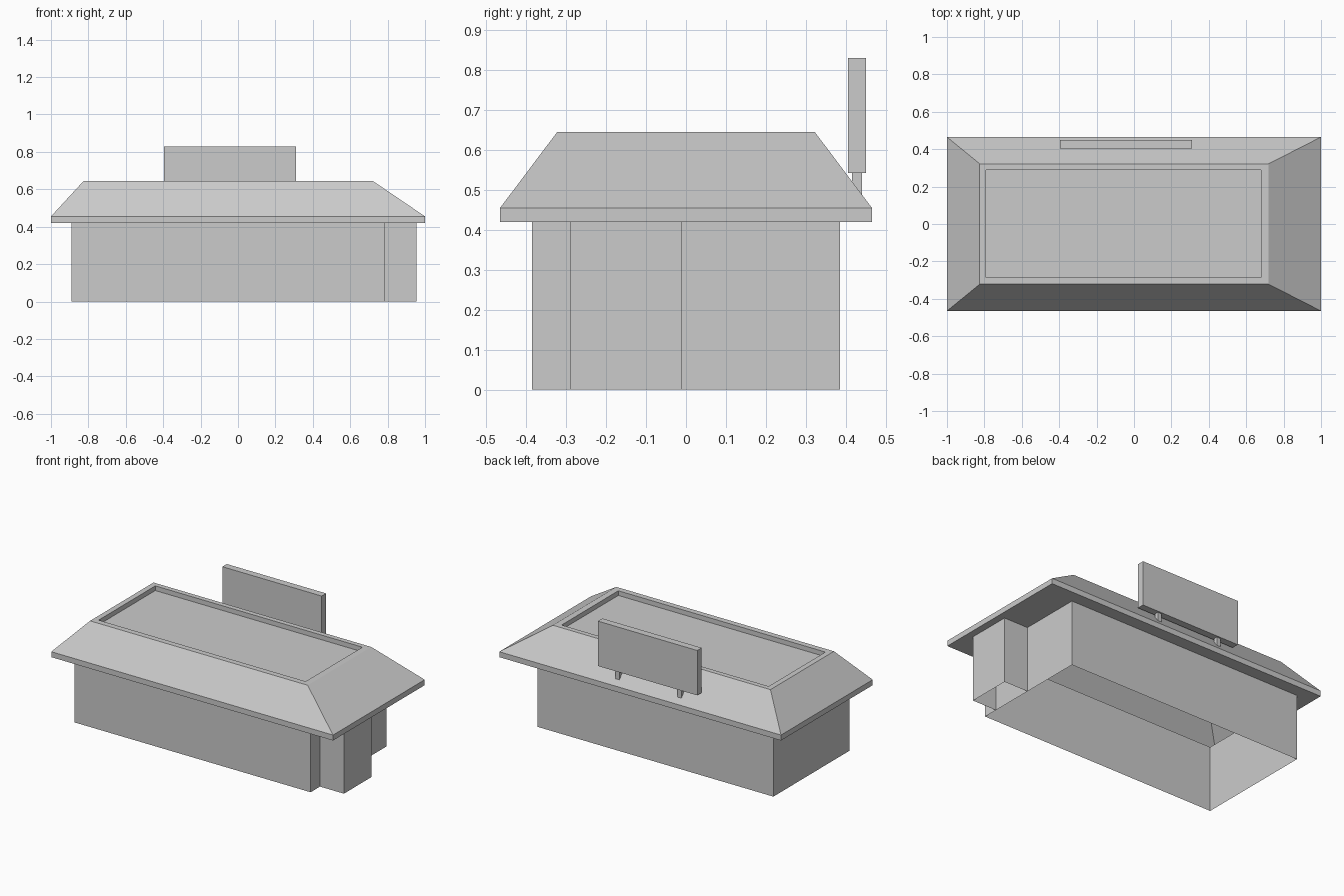
import bpy, bmesh

if "Cube" in bpy.data.objects:
    bpy.data.objects.remove(bpy.data.objects["Cube"])


def finish(name, bm):
    mesh = bpy.data.meshes.new(name)
    bm.to_mesh(mesh)
    bm.free()
    obj = bpy.data.objects.new(name, mesh)
    bpy.context.collection.objects.link(obj)
    return obj


def loft(name, rings, closed=True, cap_last=False):
    """Skin successive outlines with quads; optionally cap the last."""
    bm = bmesh.new()
    loops = [[bm.verts.new(p) for p in ring] for ring in rings]
    n = len(loops[0])
    for a, b in zip(loops, loops[1:]):
        for i in range(n if closed else n - 1):
            j = (i + 1) % n
            bm.faces.new((a[i], a[j], b[j], b[i]))
    if cap_last:
        bm.faces.new(loops[-1])
    return finish(name, bm)


def rect(x0, x1, y0, y1, z):
    return [(x0, y0, z), (x1, y0, z), (x1, y1, z), (x0, y1, z)]


def box(name, x0, x1, y0, y1, z0, z1):
    bm = bmesh.new()
    bmesh.ops.create_cube(bm, size=1)
    bmesh.ops.scale(bm, vec=(x1 - x0, y1 - y0, z1 - z0), verts=bm.verts)
    bmesh.ops.translate(bm, verts=bm.verts,
                        vec=((x0 + x1) / 2, (y0 + y1) / 2, (z0 + z1) / 2))
    return finish(name, bm)


WALL = (-0.89, 0.785, -0.385, 0.385)
EAVE = (-1, 1, -0.465, 0.465)
TOP = (-0.825, 0.72, -0.322, 0.322)
WELL = (-0.79, 0.68, -0.285, 0.29)
WALL_H, EAVE_H, TOP_H = 0.42, 0.455, 0.645

# Open-bottomed walls
loft("main_walls", [rect(*WALL, 0), rect(*WALL, WALL_H)])

# Three-sided porch on the right end
porch = [(0.785, -0.29), (0.955, -0.29), (0.955, -0.01), (0.785, -0.01)]
loft("side_porch", [[(x, y, z) for x, y in porch] for z in (0, WALL_H)], closed=False)

# Hollow hipped roof: soffit, fascia, slopes, rim and sunken flat top
loft("roof", [rect(*WALL, WALL_H), rect(*EAVE, WALL_H), rect(*EAVE, EAVE_H),
              rect(*TOP, TOP_H), rect(*WELL, TOP_H), rect(*WELL, TOP_H - 0.03)],
     cap_last=True)

# Blank sign board on two short posts
box("sign_board", -0.395, 0.31, 0.405, 0.45, 0.542, 0.83)
for side, x in (("left", -0.262), ("right", 0.178)):
    box(f"sign_post_{side}", x - 0.014, x + 0.014, 0.415, 0.44, 0.487, 0.542)
